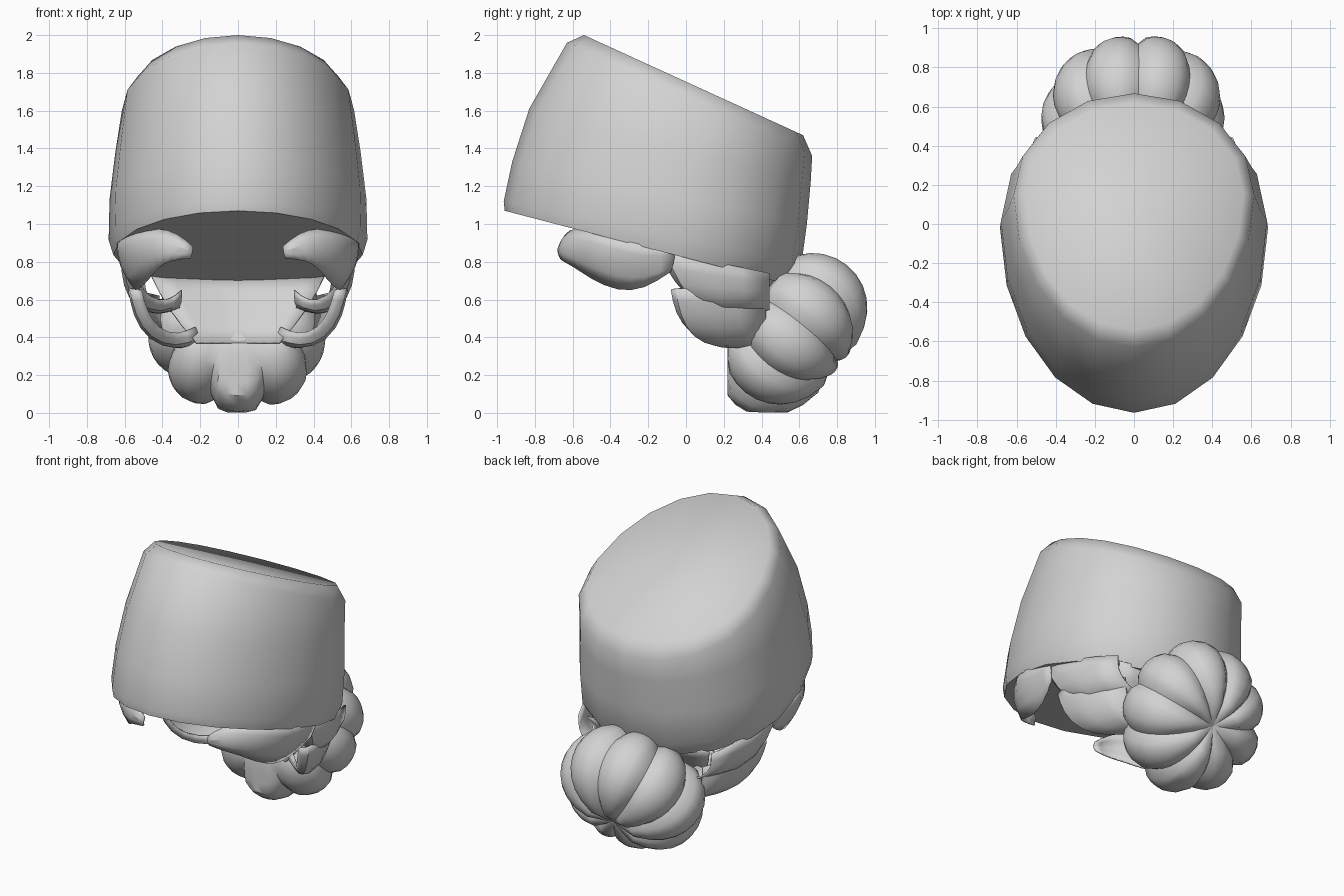
import bpy, bmesh, math, random
from mathutils import Vector, Matrix

if "Cube" in bpy.data.objects:
    bpy.data.objects.remove(bpy.data.objects["Cube"])

random.seed(4)
grey = bpy.data.materials.new("plain grey")
grey.diffuse_color = (0.65, 0.65, 0.65, 1)
grey.use_nodes = True
grey.node_tree.nodes["Principled BSDF"].inputs["Base Color"].default_value = grey.diffuse_color


def finish(name, bm, angle=40):
    bmesh.ops.recalc_face_normals(bm, faces=bm.faces)
    me = bpy.data.meshes.new(name)
    bm.to_mesh(me)
    bm.free()
    me.materials.append(grey)
    ob = bpy.data.objects.new(name, me)
    bpy.context.collection.objects.link(ob)
    bpy.ops.object.select_all(action='DESELECT')
    ob.select_set(True)
    bpy.context.view_layer.objects.active = ob
    bpy.ops.object.shade_smooth_by_angle(angle=math.radians(angle))
    return ob


def loft(bm, rows, closed=False):
    rings = [[bm.verts.new(p) for p in r] for r in rows]
    n = len(rows[0])
    for a, b in zip(rings, rings[1:]):
        for i in range(n if closed else n - 1):
            j = (i + 1) % n
            bm.faces.new((a[i], a[j], b[j], b[i]))
    return rings


def sheet(name, rows, mirror=True, thick=0.012):
    """Thin lock of hair lofted through rows of points."""
    bm = bmesh.new()
    loft(bm, rows)
    ob = finish(name, bm, 60)
    if mirror:
        ob.modifiers.new("mirror", 'MIRROR')
    sub = ob.modifiers.new("soften", 'SUBSURF')
    sub.levels = sub.render_levels = 1
    sub.boundary_smooth = 'PRESERVE_CORNERS'
    sol = ob.modifiers.new("thickness", 'SOLIDIFY')
    sol.thickness = thick
    sol.offset = 0
    return ob


def lipped(rows, centre, amount):
    """Add a front lip that turns in towards the centre."""
    c = Vector(centre)
    lip = []
    for p in rows[0]:
        d = c - Vector(p)
        d.y = 0
        lip.append(Vector(p) + d.normalized() * amount + Vector((0, 0.02, 0)))
    return [lip] + rows


# Tilted hat: each ring is front (y, z), rear (y, z), half width
hat_rings = [
    ((-0.96, 1.07), (0.54, 0.68), 0.66),
    ((-0.965, 1.12), (0.61, 0.78), 0.685),
    ((-0.92, 1.33), (0.64, 1.00), 0.68),
    ((-0.83, 1.61), (0.66, 1.22), 0.65),
    ((-0.63, 1.96), (0.668, 1.36), 0.615),
    ((-0.54, 2.00), (0.62, 1.47), 0.56),
]
angles = [18 * i for i in range(5)] + [90 + 22.5 * i for i in range(8)] + [270 + 18 * i for i in range(5)]


def hat_ring(front, rear, w):
    pts = []
    f, r = Vector((0, *front)), Vector((0, *rear))
    c = f.lerp(r, 0.6)
    for a in angles:
        a = math.radians(a)
        k = math.cos(a)
        p = c + ((f - c) * k if k > 0 else (r - c) * -k)
        p.x = w * math.sin(a)
        pts.append(p)
    return pts


bm = bmesh.new()
rings = loft(bm, [hat_ring(*r) for r in hat_rings], closed=True)
bm.faces.new(rings[0])
bm.faces.new(rings[-1])
finish("hat", bm, 68)

# Lobed bun: fluted flattened ball, axis pointing back and down
LOBES, STEPS, RINGS = 9, 6, 14
sizes = [random.uniform(0.96, 1.05) for _ in range(LOBES)]
rows = []
for i in range(1, RINGS):
    lat = math.pi * i / RINGS
    row = []
    for j in range(LOBES * STEPS):
        t = (j % STEPS) / STEPS
        bulge = math.sin(math.pi * t) ** 0.6 if t else 0
        size = 1 + (sizes[j // STEPS] - 1) * bulge
        r = 0.475 * size * (0.87 + 0.13 * bulge) * math.sin(lat) ** 0.7
        a = 2 * math.pi * (j / STEPS + 0.3) / LOBES
        h = 0.31 * math.cos(lat) * (0.88 + 0.12 * bulge)
        row.append(Vector((r * math.cos(a), r * math.sin(a), h)))
    rows.append(row)
bm = bmesh.new()
rings = loft(bm, rows, closed=True)
for ring, h in ((rings[0], 0.26), (rings[-1], -0.28)):
    pole = bm.verts.new((0, 0, h))
    for j in range(len(ring)):
        bm.faces.new((ring[j], ring[(j + 1) % len(ring)], pole))
turn = Vector((0, 0.78, -0.62)).to_track_quat('Z', 'Y').to_matrix().to_4x4()
bm.transform(Matrix.Translation((0.01, 0.57, 0.43)) @ turn)
# Flatten the side of the bun that meets the nape
for v in bm.verts:
    v.co.y = max(v.co.y, 0.22 + max(0, v.co.z - 0.37) * 0.75)
    v.co.z = max(v.co.z, 0.003)
finish("hair_bun", bm, 42)

# Curled front locks below the hat
sheet("front_lock", [
    [(.24, -.66, .88), (.24, -.68, .85), (.25, -.66, .82)],
    [(.32, -.64, .95), (.33, -.69, .90), (.36, -.66, .81)],
    [(.42, -.58, .98), (.47, -.62, .88), (.42, -.58, .77)],
    [(.54, -.50, .96), (.58, -.50, .84), (.47, -.50, .71)],
    [(.63, -.35, .92), (.63, -.35, .80), (.53, -.36, .645)],
    [(.64, -.20, .88), (.63, -.20, .77), (.55, -.22, .655)],
    [(.63, -.06, .87), (.62, -.06, .81), (.60, -.08, .75)],
])

# Swept side locks running back to the bun
sheet("upper_side_lock", lipped([
    [(.62, -.16, .86), (.60, -.07, .68), (.53, .03, .57), (.40, .14, .52), (.30, .20, .58)],
    [(.62, .15, .80), (.62, .15, .65), (.56, .18, .55), (.44, .24, .51), (.32, .28, .56)],
    [(.50, .44, .74), (.50, .44, .64), (.45, .44, .58), (.37, .44, .53), (.28, .44, .56)],
], (.3, 0, .75), 0.07))
sheet("lower_side_lock", lipped([
    [(.58, -.09, .66), (.55, -.07, .52), (.47, .01, .39), (.33, .14, .34), (.20, .22, .39)],
    [(.58, .12, .66), (.57, .14, .52), (.48, .17, .37), (.33, .25, .33), (.20, .30, .37)],
    [(.42, .42, .62), (.42, .42, .50), (.36, .42, .40), (.25, .42, .35), (.15, .42, .36)],
], (.3, 0, .62), 0.07))

# Nape hair joining the hat to the bun
sheet("nape_hair", [
    [(x, y - abs(x) * 0.2, z) for x in (-w, -w / 2, 0, w / 2, w)]
    for w, y, z in ((.46, .50, .73), (.38, .37, .56), (.22, .24, .37))
], mirror=False)
